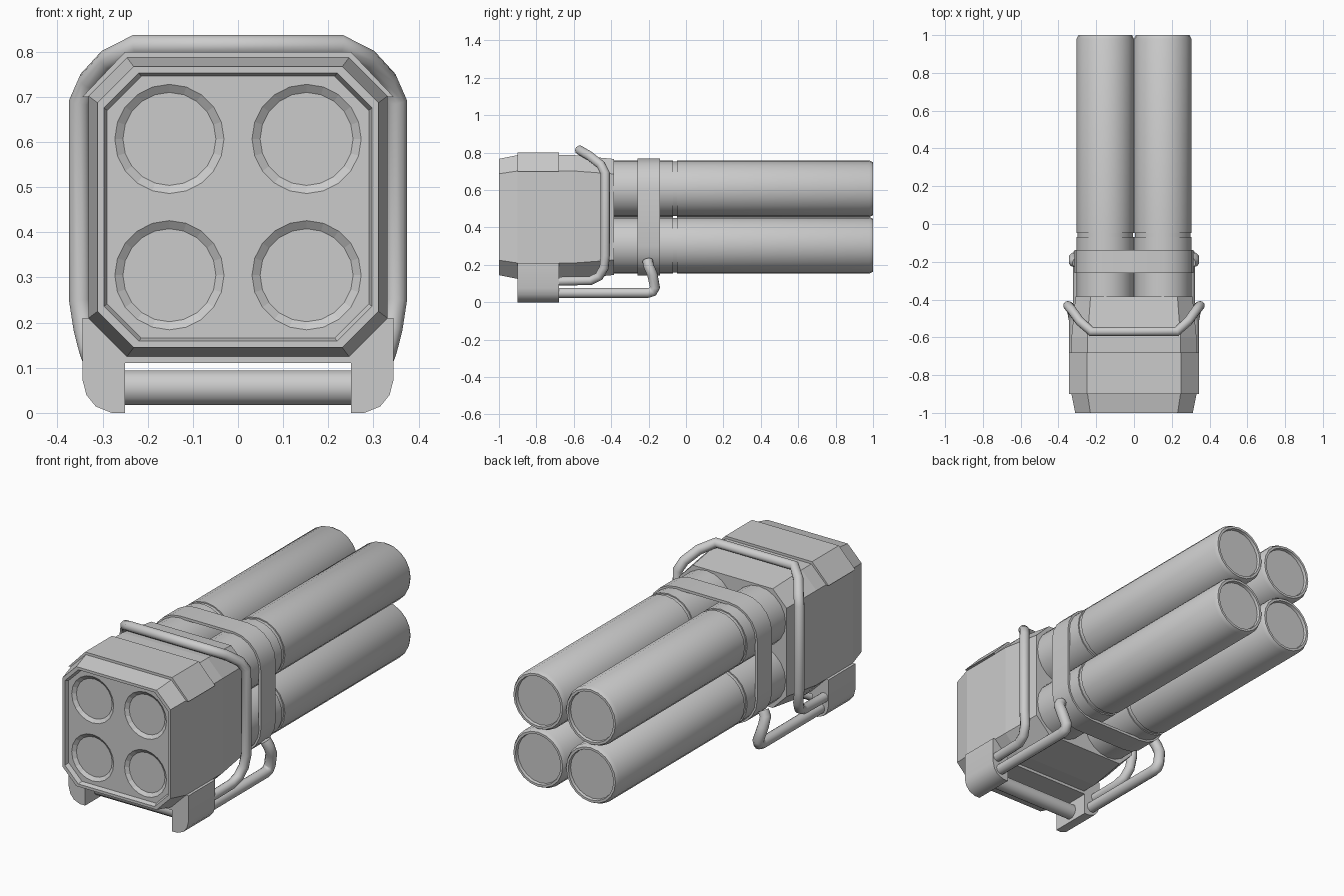
import bpy, bmesh, math

if "Cube" in bpy.data.objects:
    bpy.data.objects.remove(bpy.data.objects["Cube"])

CX, ZC, DZ = 0.152, 0.456, 0.151          # tube spacing
TUBES = [(sx * CX, ZC + sz * DZ) for sx in (-1, 1) for sz in (-1, 1)]


def finish(name, bm, smooth=False):
    bmesh.ops.recalc_face_normals(bm, faces=bm.faces)
    me = bpy.data.meshes.new(name)
    bm.to_mesh(me)
    bm.free()
    ob = bpy.data.objects.new(name, me)
    bpy.context.collection.objects.link(ob)
    if smooth:
        bpy.ops.object.select_all(action='DESELECT')
        bpy.context.view_layer.objects.active = ob
        ob.select_set(True)
        bpy.ops.object.shade_smooth_by_angle(angle=math.radians(32))
    return ob


def loft(bm, rings, closed=False):
    """Skin rings of equal point count; cap the ends unless closed."""
    vs = [[bm.verts.new(p) for p in r] for r in rings]
    n = len(vs[0])
    for a, b in zip(vs, vs[1:] + (vs[:1] if closed else [])):
        for i in range(n):
            j = (i + 1) % n
            bm.faces.new((a[i], a[j], b[j], b[i]))
    if not closed:
        bm.faces.new(vs[0])
        bm.faces.new(vs[-1])


def circle(x, y, z, r, n=20):
    return [(x + r * math.cos(2 * math.pi * i / n), y, z + r * math.sin(2 * math.pi * i / n))
            for i in range(n)]


def octagon(y, h, c):
    pts = [(h, h - c), (h - c, h), (c - h, h), (-h, h - c),
           (-h, c - h), (c - h, -h), (h - c, -h), (h, c - h)]
    return [(x, y, ZC + z) for x, z in pts]


def prism(name, pts, y0, y1, smooth=False):
    bm = bmesh.new()
    loft(bm, [[(x, y, z) for x, z in pts] for y in (y0, y1)])
    return finish(name, bm, smooth)


def bar(name, pts, r):
    cu = bpy.data.curves.new(name, 'CURVE')
    cu.dimensions = '3D'
    cu.bevel_depth = r
    cu.bevel_resolution = 3
    cu.use_fill_caps = True
    sp = cu.splines.new('POLY')
    sp.points.add(len(pts) - 1)
    for p, co in zip(sp.points, pts):
        p.co = (*co, 1)
    ob = bpy.data.objects.new(name, cu)
    bpy.context.collection.objects.link(ob)
    return ob


# Housing: tapered octagonal body with a recessed front panel
bm = bmesh.new()
loft(bm, [octagon(-0.978, 0.29, 0.076), octagon(-1.0, 0.297, 0.077), octagon(-1.0, 0.311, 0.08),
          octagon(-0.9, 0.331, 0.085), octagon(-0.6, 0.331, 0.085), octagon(-0.385, 0.31, 0.08)])
housing = finish("housing", bm)

# Four shallow round wells in the front panel
bm = bmesh.new()
for x, z in TUBES:
    loft(bm, [circle(x, -0.99, z, 0.121), circle(x, -0.978, z, 0.121), circle(x, -0.965, z, 0.103)])
cutter = finish("well_cutter", bm)
cutter.hide_render = True
cutter.hide_set(True)
mod = housing.modifiers.new("wells", 'BOOLEAN')
mod.operation = 'DIFFERENCE'
mod.solver = 'EXACT'
mod.object = cutter

# Tubes with a groove, chamfered end and recessed cap
PROFILE = [(-0.45, 0.152), (-0.07, 0.152), (-0.07, 0.146), (-0.048, 0.146), (-0.048, 0.152),
           (0.98, 0.152), (1.0, 0.142), (1.0, 0.13), (0.985, 0.127)]
for i, (x, z) in enumerate(TUBES):
    bm = bmesh.new()
    loft(bm, [circle(x, y, z, r) for y, r in PROFILE])
    finish(f"tube_{i + 1}", bm, True)


# Strap wrapped around the four tubes
def rounded(y, r):
    pts = []
    for q, (sx, sz) in enumerate([(1, 1), (-1, 1), (-1, -1), (1, -1)]):
        for k in range(6):
            a = math.pi / 2 * (q + k / 5)
            pts.append((sx * CX + r * math.cos(a), y, ZC + sz * DZ + r * math.sin(a)))
    return pts


bm = bmesh.new()
loft(bm, [rounded(-0.26, 0.148), rounded(-0.26, 0.162), rounded(-0.138, 0.162),
          rounded(-0.138, 0.148)], closed=True)
finish("strap", bm, True)

# Top cap plate and lower bracket with two feet
prism("top_cap", [(0.345, 0.70), (0.25, 0.80), (-0.25, 0.80), (-0.345, 0.70)], -0.9, -0.68)
half = [(0.345, 0.21), (0.345, 0.075), (0.336, 0.04), (0.315, 0.014), (0.28, 0.0),
        (0.25, 0.0), (0.25, 0.11)]
prism("foot_bracket", half + [(-x, z) for x, z in reversed(half)], -0.9, -0.68, True)

# Cross bar between the feet
bar("cross_bar", [(-0.27, -0.79, 0.056), (0.27, -0.79, 0.056)], 0.04)

# Guard bar looping over the housing
R = 0.025
side = [(0.225, -0.57, 0.814), (0.287, -0.515, 0.782), (0.33, -0.455, 0.735), (0.35, -0.432, 0.69),
        (0.35, -0.432, 0.25), (0.34, -0.438, 0.185), (0.328, -0.465, 0.138),
        (0.32, -0.51, 0.116), (0.318, -0.70, 0.112)]
bar("guard_bar", [(-x, y, z) for x, y, z in reversed(side)] + side, R)

# Lower struts from the feet up to the strap
for s, label in ((-1, "left"), (1, "right")):
    pts = [(0.295, -0.70, 0.05), (0.295, -0.205, 0.05), (0.297, -0.178, 0.057),
           (0.3, -0.166, 0.08), (0.318, -0.18, 0.15), (0.318, -0.2, 0.195), (0.302, -0.205, 0.222)]
    bar(f"strut_{label}", [(s * x, y, z) for x, y, z in pts], 0.028)
